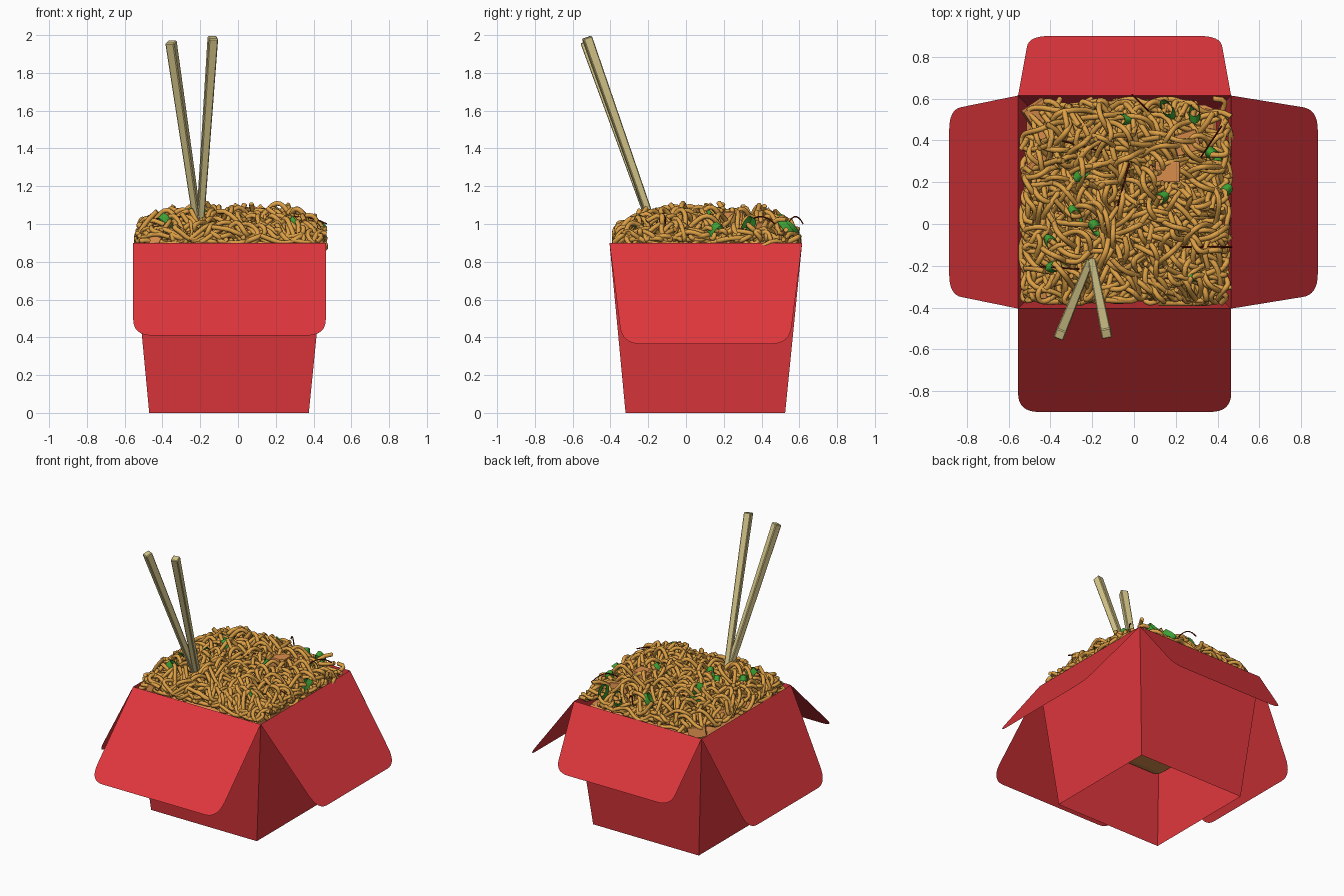
import bpy, bmesh, math, random
from mathutils import Vector, Matrix

if "Cube" in bpy.data.objects:
    bpy.data.objects.remove(bpy.data.objects["Cube"])

random.seed(7)


def material(name, *rgb):
    m = bpy.data.materials.new(name)
    m.diffuse_color = (*[c ** 2.2 for c in rgb], 1)
    m.use_nodes = True
    m.node_tree.nodes["Principled BSDF"].inputs["Base Color"].default_value = m.diffuse_color
    return m


RED = material("red_card", 0.87, 0.225, 0.245)
NOODLE = material("noodle", 0.86, 0.62, 0.28)
MEAT = material("meat", 0.85, 0.55, 0.30)
GREEN = material("green_onion", 0.25, 0.62, 0.22)
CHILI = material("chili", 0.42, 0.12, 0.06)
WOOD = material("pale_wood", 0.84, 0.78, 0.54)


def add_object(name, bm, mat):
    me = bpy.data.meshes.new(name)
    bm.to_mesh(me)
    bm.free()
    me.materials.append(mat)
    ob = bpy.data.objects.new(name, me)
    bpy.context.collection.objects.link(ob)
    return ob


def bevel(ob, width, segments=1):
    mod = ob.modifiers.new("bevel", 'BEVEL')
    mod.width, mod.segments = width, segments


def tubes(name, paths, radius, mat, res=1):
    """Smooth round strands through lists of points, turned into one mesh."""
    cu = bpy.data.curves.new(name, 'CURVE')
    cu.dimensions = '3D'
    cu.bevel_depth, cu.bevel_resolution, cu.use_fill_caps = radius, res, True
    for path in paths:
        sp = cu.splines.new('NURBS')
        sp.points.add(len(path) - 1)
        for pt, co in zip(sp.points, path):
            pt.co = (*co, 1)
        sp.order_u = min(4, len(path))
        sp.use_endpoint_u = True
        sp.resolution_u = 3
    cu.materials.append(mat)
    ob = bpy.data.objects.new(name, cu)
    bpy.context.collection.objects.link(ob)
    bpy.ops.object.select_all(action='DESELECT')
    ob.select_set(True)
    bpy.context.view_layer.objects.active = ob
    bpy.ops.object.convert(target='MESH')
    return ob


# Box walls: tapered, open at top and bottom
def ring(x0, x1, y0, y1, z):
    return [Vector(p) for p in ((x0, y0, z), (x1, y0, z), (x1, y1, z), (x0, y1, z))]


base = ring(-0.47, 0.375, -0.32, 0.525, 0)
rim = ring(-0.555, 0.465, -0.405, 0.615, 0.9)
bm = bmesh.new()
lo = [bm.verts.new(p) for p in base]
hi = [bm.verts.new(p) for p in rim]
for i in range(4):
    j = (i + 1) % 4
    bm.faces.new((lo[i], lo[j], hi[j], hi[i]))
add_object("box_walls", bm, RED)


# Folded-out flaps with rounded outer corners
def flap(name, a, b, out, inset):
    along = (b - a).normalized()
    length = (b - a).length
    half = [(0, 0)]
    for k in range(9):
        t = k / 8
        u = inset * ((1 - t) ** 2 * 0.85 + 2 * t * (1 - t)) + t * t * (inset + 0.1)
        v = (1 - t) ** 2 * 0.82 + 2 * t * (1 - t) + t * t
        half.append((u, v))
    outline = half + [(length - u, v) for u, v in reversed(half)]
    bm = bmesh.new()
    bm.faces.new([bm.verts.new(a + along * u + out * v) for u, v in reversed(outline)])
    add_object(name, bm, RED)


flap("front_flap", rim[0], rim[1], Vector((0, -0.495, -0.49)), 0.0)
flap("right_flap", rim[1], rim[2], Vector((0.415, 0, -0.535)), 0.065)
flap("back_flap", rim[2], rim[3], Vector((0, 0.285, -0.39)), 0.05)
flap("left_flap", rim[3], rim[0], Vector((-0.33, 0, -0.595)), 0.065)


# Filling under the noodles, and meat chunks
def block(name, center, size, mat, turn=0.0):
    bm = bmesh.new()
    bmesh.ops.create_cube(bm, size=1)
    ob = add_object(name, bm, mat)
    ob.location, ob.scale = center, size
    ob.rotation_euler = (turn * 0.3, turn * 0.2, turn)
    bevel(ob, 0.06, 2)


block("filling", (-0.06, 0.1, 0.72), (0.91, 0.94, 0.33), MEAT)
for i, (x, y, z) in enumerate(((0.16, 0.25, 1.03), (0.25, 0.39, 0.98), (-0.46, 0.53, 0.9),
                               (-0.46, 0.27, 0.92), (-0.44, -0.31, 0.9))):
    block(f"meat_chunk_{i}", (x, y, z), (0.12, 0.1, 0.07), MEAT, 0.3 * i)

# Noodles: random wandering strands that stay in a low mound
X0, X1, Y0, Y1 = -0.54, 0.465, -0.38, 0.60


def top_height(x, y):
    u, v = (x + 0.04) / 0.51, (y - 0.11) / 0.5
    return 0.955 + 0.11 * (1 - abs(u) ** 5) * (1 - abs(v) ** 5)


def wander():
    # favour the middle so the edges stay thinner
    x = random.uniform(X0, X1) * 0.95
    y = random.uniform(Y0, Y1) * 0.93
    heading = random.uniform(0, math.tau)
    curl = random.uniform(-0.6, 0.6)
    level = random.uniform(0.25, 1.15)
    phase = random.uniform(0, math.tau)
    path = []
    for k in range(14):
        wave = 0.5 + 0.5 * math.sin(phase + k * 1.4)
        top = top_height(x, y)
        z = 0.87 + (top - 0.87) * level * (0.3 + 0.8 * wave) + random.uniform(-0.02, 0.03)
        path.append((x, y, z))
        heading += curl + random.gauss(0, 0.5)
        nx, ny = x + 0.07 * math.cos(heading), y + 0.07 * math.sin(heading)
        if not (X0 + 0.02 < nx < X1 - 0.03 and Y0 + 0.01 < ny < Y1 - 0.03):
            heading = math.atan2(0.1 - y, -0.04 - x) + random.uniform(-0.9, 0.9)
        x, y = min(max(nx, X0), X1), min(max(ny, Y0), Y1)
    return path


tubes("noodles", [wander() for _ in range(230)], 0.0135, NOODLE)

# Green onion rings: short open tubes lying at odd angles
bm = bmesh.new()
for x, y in ((-0.06, 0.5), (0.16, 0.55), (0.29, 0.53), (0.38, 0.33), (-0.25, 0.24),
             (-0.32, 0.33), (0.12, 0.12), (0.43, 0.15), (-0.39, -0.1), (-0.37, -0.2),
             (-0.18, -0.02), (0.3, -0.25), (-0.28, 0.04)):
    made = bmesh.ops.create_cone(bm, cap_ends=False, segments=12, radius1=0.04,
                                 radius2=0.036, depth=0.04)["verts"]
    turn = Vector((random.uniform(-1, 1), random.uniform(-1, 1), 0.7)).to_track_quat('Z', 'Y')
    spot = Vector((x, y, top_height(x, y) - 0.03))
    for v in made:
        v.co = turn @ Vector((v.co.x * 0.7, v.co.y * 1.4, v.co.z)) + spot
for f in bm.faces:
    f.smooth = True
add_object("green_onions", bm, GREEN)

# Thin chili strips
strips = []
for x, y, dx, dy in ((0.17, -0.11, 0.3, 0.0), (-0.5, -0.2, 0.3, -0.02), (-0.35, 0.4, 0.22, -0.06),
                     (-0.08, 0.08, 0.06, 0.22), (0.32, 0.32, 0.1, 0.15), (-0.01, 0.62, 0.08, -0.08)):
    strips.append([(x + dx * t, y + dy * t, 1.0 + 0.06 * math.sin(math.pi * t))
                   for t in (0, 0.33, 0.66, 1)])
tubes("chili_strips", strips, 0.004, CHILI, 0)


# Chopsticks: tapered square sticks
def chopstick(name, tip, top):
    tip, top = Vector(tip), Vector(top)
    axis = top - tip
    bm = bmesh.new()
    bmesh.ops.create_cone(bm, cap_ends=True, segments=4, radius1=0.021, radius2=0.035,
                          depth=axis.length, matrix=Matrix.Rotation(math.pi / 4, 4, 'Z'))
    ob = add_object(name, bm, WOOD)
    ob.location = (tip + top) / 2
    ob.rotation_euler = axis.to_track_quat('Z', 'Y').to_euler()
    bevel(ob, 0.005)


chopstick("left_chopstick", (-0.124, 0.035, 0.39), (-0.355, -0.53, 1.965))
chopstick("right_chopstick", (-0.243, 0.035, 0.39), (-0.133, -0.525, 1.988))
